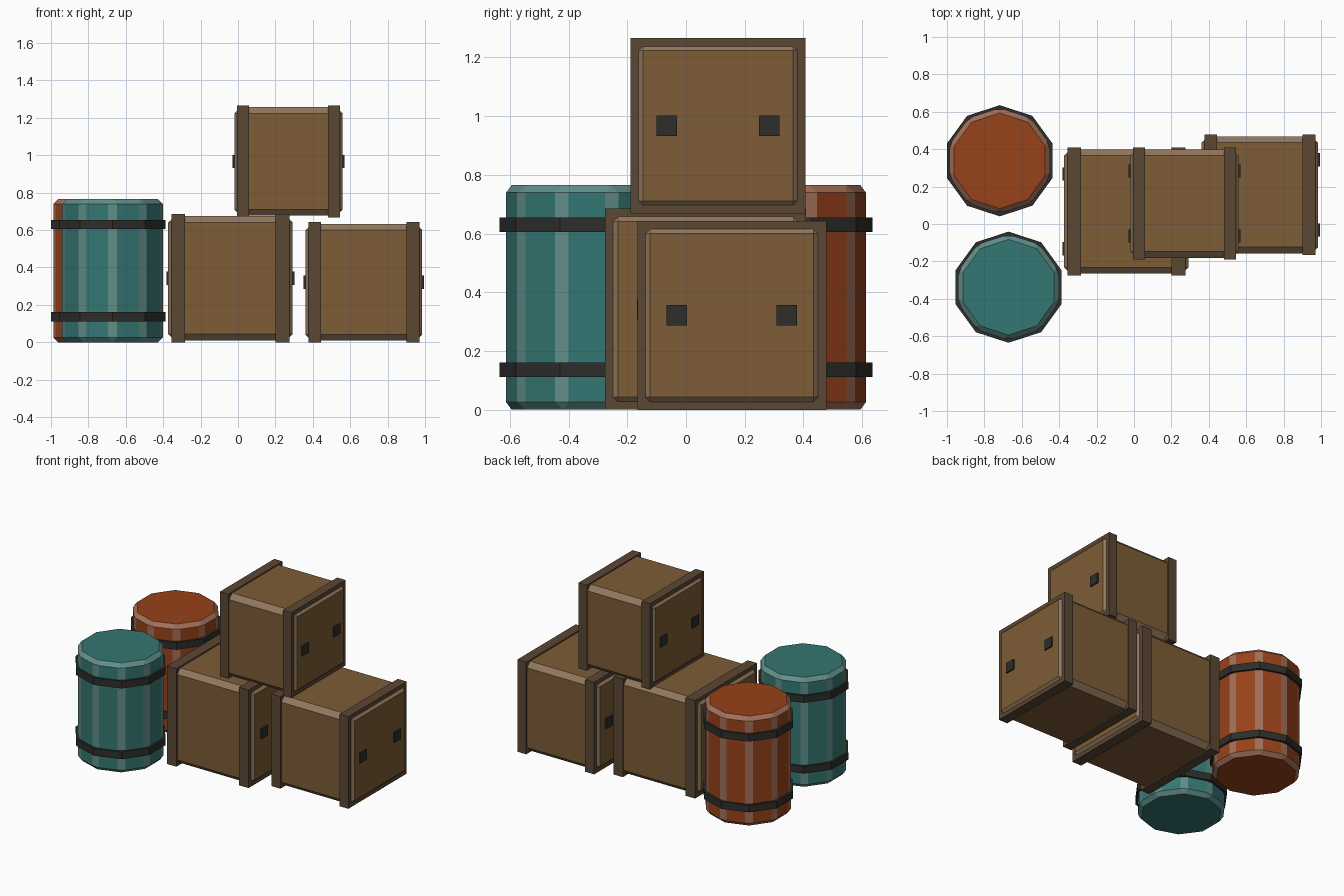
import bpy, bmesh, math
from mathutils import Matrix, Vector

if "Cube" in bpy.data.objects:
    bpy.data.objects.remove(bpy.data.objects["Cube"])


def material(name, rgb):
    m = bpy.data.materials.new(name)
    m.diffuse_color = (*rgb, 1)
    m.use_nodes = True
    m.node_tree.nodes["Principled BSDF"].inputs["Base Color"].default_value = m.diffuse_color
    return m


WOOD = material("wood", (0.205, 0.107, 0.038))
WOOD_EDGE = material("worn_wood_edge", (0.28, 0.185, 0.11))
FRAME = material("frame_wood", (0.105, 0.063, 0.033))
IRON = material("dark_iron", (0.026, 0.026, 0.024))
TEAL = material("teal_paint", (0.034, 0.181, 0.170))
TEAL_EDGE = material("worn_teal_edge", (0.12, 0.27, 0.25))
ORANGE = material("orange_paint", (0.305, 0.054, 0.010))
ORANGE_EDGE = material("worn_orange_edge", (0.36, 0.16, 0.10))


def finish(name, bm, loc, mats, bevel=0):
    # Chamfered edges take the second material
    if bevel:
        bmesh.ops.bevel(bm, geom=bm.edges[:], offset=bevel, offset_type='OFFSET',
                        segments=1, profile=0.5, affect='EDGES', material=1)
    me = bpy.data.meshes.new(name)
    bm.to_mesh(me)
    bm.free()
    for m in mats:
        me.materials.append(m)
    ob = bpy.data.objects.new(name, me)
    ob.location = loc
    bpy.context.collection.objects.link(ob)
    return ob


def box(name, loc, size, mats, bevel=0):
    bm = bmesh.new()
    bmesh.ops.create_cube(bm, size=1)
    bmesh.ops.scale(bm, vec=Vector(size), verts=bm.verts)
    return finish(name, bm, loc, mats, bevel)


def drum(name, loc, radius, height, mats, bevel=0):
    # Ten-sided, with a corner pointing to -y
    bm = bmesh.new()
    bmesh.ops.create_cone(bm, cap_ends=True, segments=10, radius1=radius,
                          radius2=radius, depth=height)
    v = bm.verts[:][0].co
    turn = math.pi / 2 - math.atan2(v.y, v.x)
    bmesh.ops.rotate(bm, verts=bm.verts, matrix=Matrix.Rotation(turn, 3, 'Z'))
    return finish(name, bm, loc, mats, bevel)


def crate(name, x, y, z, s):
    box(name + "_body", (x, y, z), (s, s, s), [WOOD, WOOD_EDGE], 0.034)
    for side, sx in (("left", -1), ("right", 1)):
        # Frame slab near each end
        box(f"{name}_{side}_frame", (x + sx * 0.42 * s, y, z),
            (0.11 * s, 1.03 * s, 1.03 * s), [FRAME])
        # Two iron plates on each end face
        for end, sy in (("front", -1), ("back", 1)):
            box(f"{name}_{side}_{end}_plate", (x + sx * s / 2, y + sy * 0.3 * s, z),
                (0.02, 0.07, 0.07), [IRON])


def barrel(name, x, y, mats):
    h = 0.765
    drum(name + "_body", (x, y, h / 2), 0.283, h, mats, 0.026)
    for level, z in (("lower", 0.136), ("upper", 0.63)):
        drum(f"{name}_{level}_band", (x, y, z), 0.297, 0.05, [IRON])


# Stacked crates
crate("large_crate", -0.041, 0.067, 0.3425, 0.665)
crate("right_crate", 0.6725, 0.156, 0.321, 0.625)
crate("top_crate", 0.27, 0.109, 0.967, 0.58)

# Barrels
barrel("teal_barrel", -0.671, -0.338, [TEAL, TEAL_EDGE])
barrel("orange_barrel", -0.718, 0.338, [ORANGE, ORANGE_EDGE])
